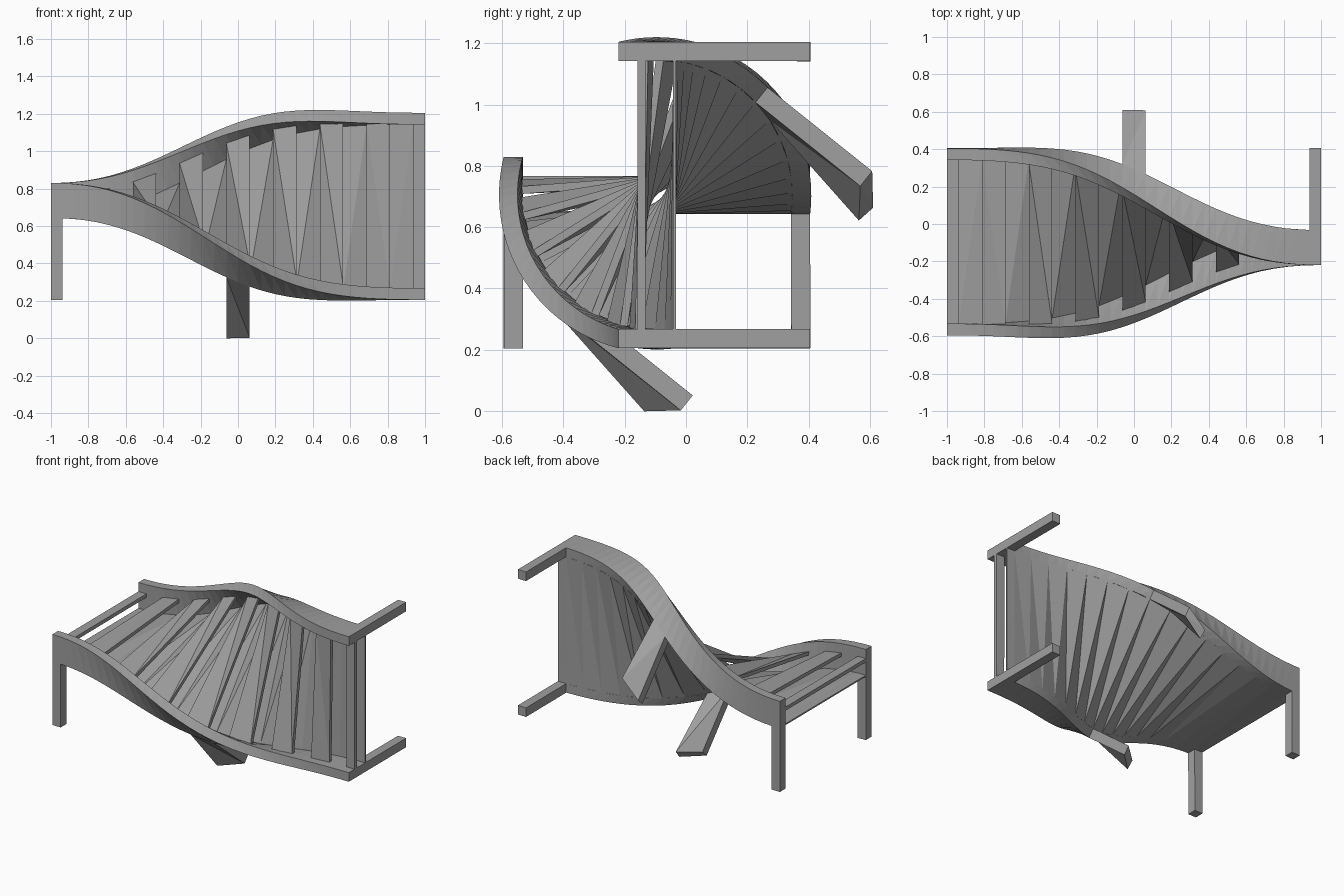
import bpy, bmesh, math
from mathutils import Vector

cube = bpy.data.objects.get("Cube")
if cube:
    bpy.data.objects.remove(cube, do_unlink=True)

# One plain grey for everything
grey = bpy.data.materials.new("plain_grey")
grey.use_nodes = True
colour = (0.35, 0.35, 0.35, 1)
grey.diffuse_color = colour
grey.node_tree.nodes["Principled BSDF"].inputs["Base Color"].default_value = colour

AXIS_Y, AXIS_Z = -0.095, 0.705   # the bench twists about this line
U = 1 / 16                       # basic timber size
SLAT = 0.025                     # slat thickness
PANEL = 0.01                     # underside panel thickness


def twist(x):
    """Quarter turn along the length, eased at both ends."""
    t = (x + 1) / 2
    smoother = t**3 * (t * (6 * t - 15) + 10)
    smooth = t * t * (3 - 2 * t)
    bump = 16 * (t * (1 - t))**2
    return math.radians(90 * (0.6 * smoother + 0.4 * smooth) + 1.5 * bump)


def place(x, u, v):
    a = twist(x)
    c, s = math.cos(a), math.sin(a)
    return Vector((x, AXIS_Y + u * c - v * s, AXIS_Z + u * s + v * c))


def beam(name, stations, u0, u1, v0, v1, valley=True):
    """Box through the x stations, u across and v up, carried round by the twist.
    Its broad faces fold along a valley or a ridge diagonal."""
    bm = bmesh.new()
    corners = ((u0, v0), (u1, v0), (u1, v1), (u0, v1))
    rings = [[bm.verts.new(place(x, u, v)) for u, v in corners] for x in stations]
    for a, b in zip(rings, rings[1:]):
        for k in range(4):
            n = (k + 1) % 4
            if (k >= 2) == valley:
                bm.faces.new((a[k], a[n], b[n]))
                bm.faces.new((a[k], b[n], b[k]))
            else:
                bm.faces.new((a[k], a[n], b[k]))
                bm.faces.new((a[n], b[n], b[k]))
    bm.faces.new(rings[0])
    bm.faces.new(rings[-1])
    bmesh.ops.recalc_face_normals(bm, faces=bm.faces)
    mesh = bpy.data.meshes.new(name)
    bm.to_mesh(mesh)
    bm.free()
    mesh.materials.append(grey)
    obj = bpy.data.objects.new(name, mesh)
    bpy.context.collection.objects.link(obj)


# Side rails and the legs under them
rail_stations = [-1 + i * U for i in range(33)]
for side, u0, u1 in (("front", -0.5, U - 0.5), ("back", 0.5 - U, 0.5)):
    beam(side + "_rail", rail_stations, u0, u1, -U, 2 * U)
    for spot, x0, x1 in (("start", -1, U - 1), ("middle", -U, U), ("end", 1 - U, 1)):
        beam(f"{side}_{spot}_leg", (x0, x1), u0, u1, -0.5, -U)

# Spaced slats on top, with half slats at the ends
for i in range(9):
    x = -1 + i * 4 * U
    beam(f"slat_{i + 1}", (max(x - U, -1), min(x + U, 1)), U - 0.5, 0.5 - U, U - SLAT, U)

# Unbroken thin panel closing the underside
panel_stations = [-1] + [-1 + (2 * i + 1) * U for i in range(16)] + [1]
beam("underside_panel", panel_stations, U - 0.5, 0.5 - U, -U, PANEL - U, valley=False)
